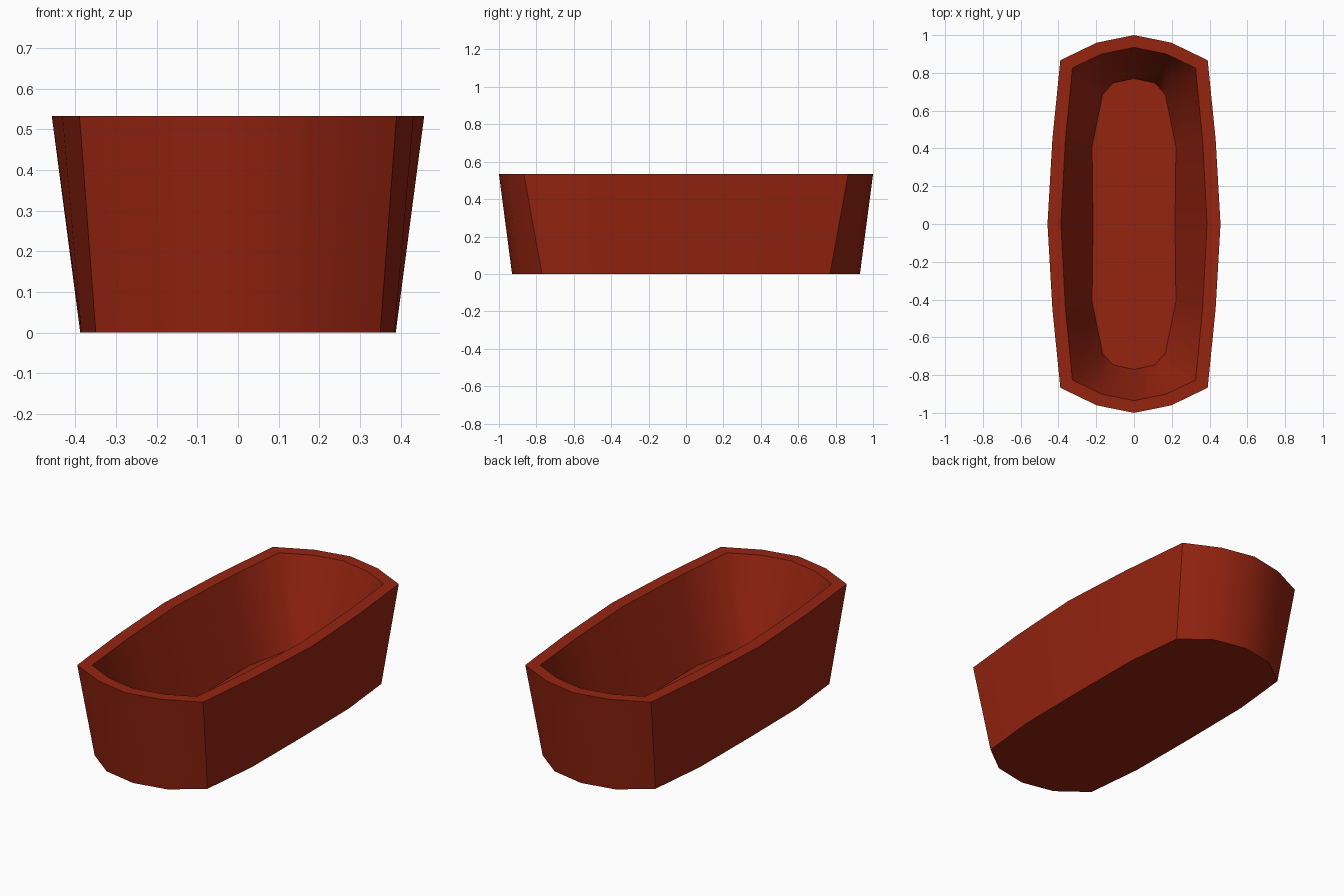
import bpy
import bmesh

cube = bpy.data.objects.get("Cube")
if cube:
    bpy.data.objects.remove(cube, do_unlink=True)

# Terracotta material
clay = bpy.data.materials.new("terracotta red")
clay.use_nodes = True
color = (0.30, 0.017, 0.005, 1)
clay.diffuse_color = color
bsdf = clay.node_tree.nodes["Principled BSDF"]
bsdf.inputs["Base Color"].default_value = color
bsdf.inputs["Roughness"].default_value = 0.8

HEIGHT, FLOOR = 0.533, 0.085
CORNER = 2  # index of the corner point in each quarter outline

# Quarter outlines, from the middle of the end to the middle of the side
OUTER_BASE = [(0, 0.93), (0.19, 0.892), (0.35, 0.77), (0.385, 0.43), (0.388, 0)]
OUTER_RIM = [(0, 1), (0.197, 0.96), (0.39, 0.867), (0.432, 0.45), (0.458, 0)]
INNER_RIM = [(0, 0.935), (0.172, 0.9), (0.326, 0.826), (0.363, 0.45), (0.387, 0)]
INNER_FLOOR = [(0, 0.77), (0.112, 0.746), (0.166, 0.685), (0.222, 0.41), (0.217, 0)]


def full_outline(quarter):
    """Mirror a quarter outline into a closed loop."""
    half = quarter + [(x, -y) for x, y in quarter[-2::-1]]
    return half + [(-x, y) for x, y in half[-2:0:-1]]


bm = bmesh.new()
levels = [(OUTER_BASE, 0), (OUTER_RIM, HEIGHT), (INNER_RIM, HEIGHT), (INNER_FLOOR, FLOOR)]
rings = [[bm.verts.new((x, y, z)) for x, y in full_outline(q)] for q, z in levels]
count = len(rings[0])

# Outer wall, rim and inner wall, then the base and the floor
for low, high in zip(rings, rings[1:]):
    for i in range(count):
        j = (i + 1) % count
        bm.faces.new((low[i], low[j], high[j], high[i]))
bm.faces.new(rings[0])
bm.faces.new(rings[-1])
bmesh.ops.recalc_face_normals(bm, faces=bm.faces)

for face in bm.faces:
    face.smooth = True

# Sharp edges: all horizontal rings and the four outer corners
for ring in rings:
    for i in range(count):
        bm.edges.get((ring[i], ring[(i + 1) % count])).smooth = False
half = count // 2
for i in (CORNER, half - CORNER, half + CORNER, count - CORNER):
    bm.edges.get((rings[0][i], rings[1][i])).smooth = False

mesh = bpy.data.meshes.new("planter_trough")
bm.to_mesh(mesh)
bm.free()
mesh.materials.append(clay)
trough = bpy.data.objects.new("planter_trough", mesh)
bpy.context.collection.objects.link(trough)
